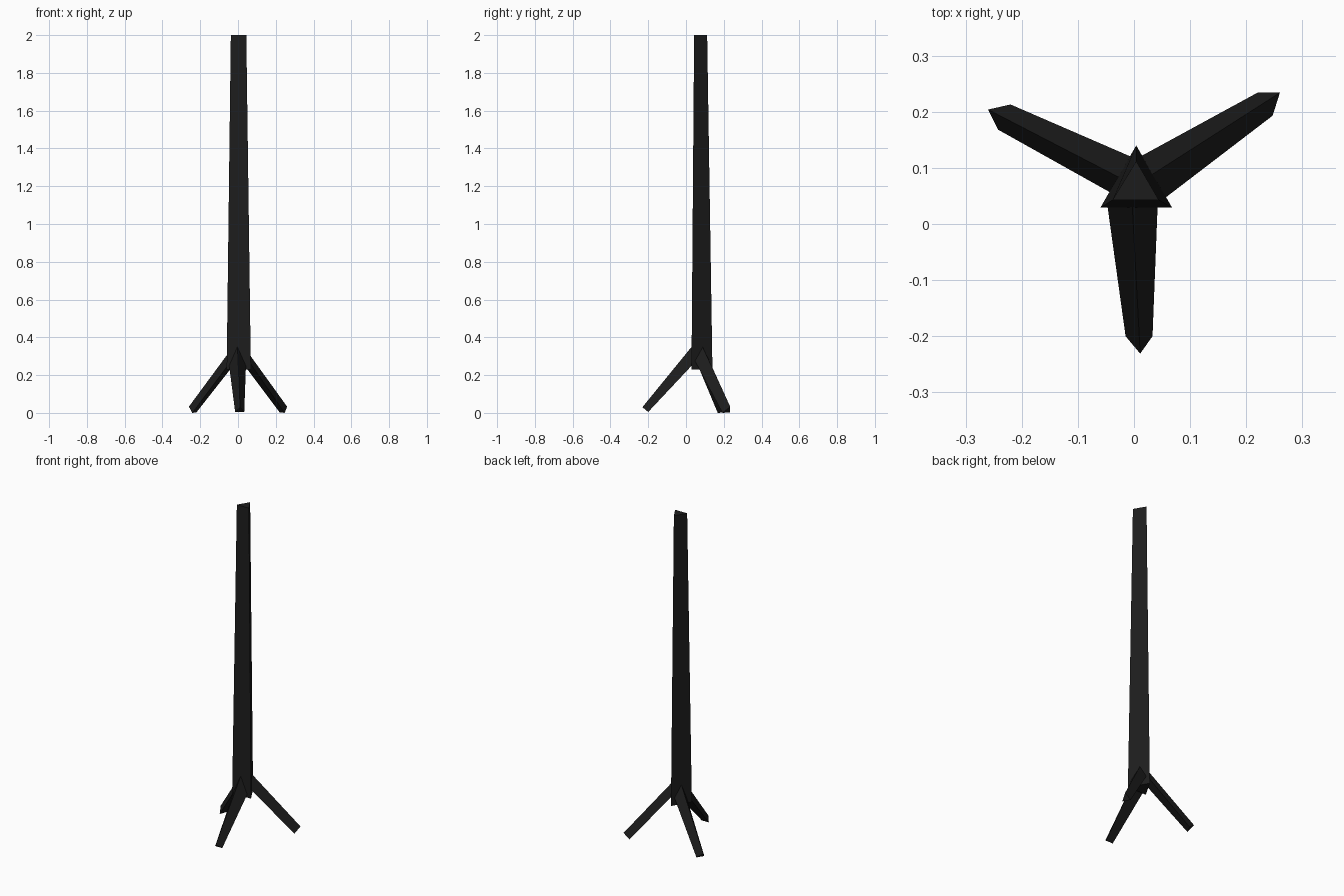
import bpy
import bmesh
from mathutils import Vector

if "Cube" in bpy.data.objects:
    bpy.data.objects.remove(bpy.data.objects["Cube"])

black = bpy.data.materials.new("black")
black.diffuse_color = (0.012, 0.012, 0.012, 1)
black.use_nodes = True
black.node_tree.nodes["Principled BSDF"].inputs["Base Color"].default_value = black.diffuse_color


def prism(name, start, end):
    """Closed tapered triangular bar between two triangles."""
    bm = bmesh.new()
    a = [bm.verts.new(p) for p in start]
    b = [bm.verts.new(p) for p in end]
    bm.faces.new(a)
    bm.faces.new(b)
    for i in range(3):
        j = (i + 1) % 3
        bm.faces.new((a[i], a[j], b[j], b[i]))
    bmesh.ops.recalc_face_normals(bm, faces=bm.faces)
    mesh = bpy.data.meshes.new(name)
    bm.to_mesh(mesh)
    bm.free()
    mesh.materials.append(black)
    obj = bpy.data.objects.new(name, mesh)
    bpy.context.collection.objects.link(obj)


def leg(name, foot, joint):
    """Leg from its foot to where it meets the pole, run on a little inside."""
    inner = [Vector(f).lerp(Vector(j), 1.06) for f, j in zip(foot, joint)]
    prism(name, foot, inner)


# Tapered three-sided pole
prism("pole",
      [(-0.06, 0.029, 0.23), (0.068, 0.029, 0.23), (0.004, 0.14, 0.23)],
      [(-0.038, 0.043, 2.0), (0.044, 0.043, 2.0), (0.004, 0.112, 2.0)])

# Splayed legs: ridge corner first, then the two lower corners
leg("front_leg",
    [(0.011, -0.231, 0.03), (-0.015, -0.2, 0.005), (0.033, -0.2, 0.005)],
    [(-0.003, 0.03, 0.35), (-0.047, 0.03, 0.25), (0.042, 0.03, 0.25)])
leg("right_leg",
    [(0.26, 0.234, 0.033), (0.22, 0.234, 0.003), (0.247, 0.193, 0.0)],
    [(0.035, 0.09, 0.345), (0.02, 0.125, 0.27), (0.06, 0.05, 0.27)])
leg("left_leg",
    [(-0.26, 0.204, 0.033), (-0.22, 0.213, 0.003), (-0.242, 0.168, 0.0)],
    [(-0.03, 0.085, 0.345), (-0.01, 0.122, 0.27), (-0.04, 0.055, 0.27)])
